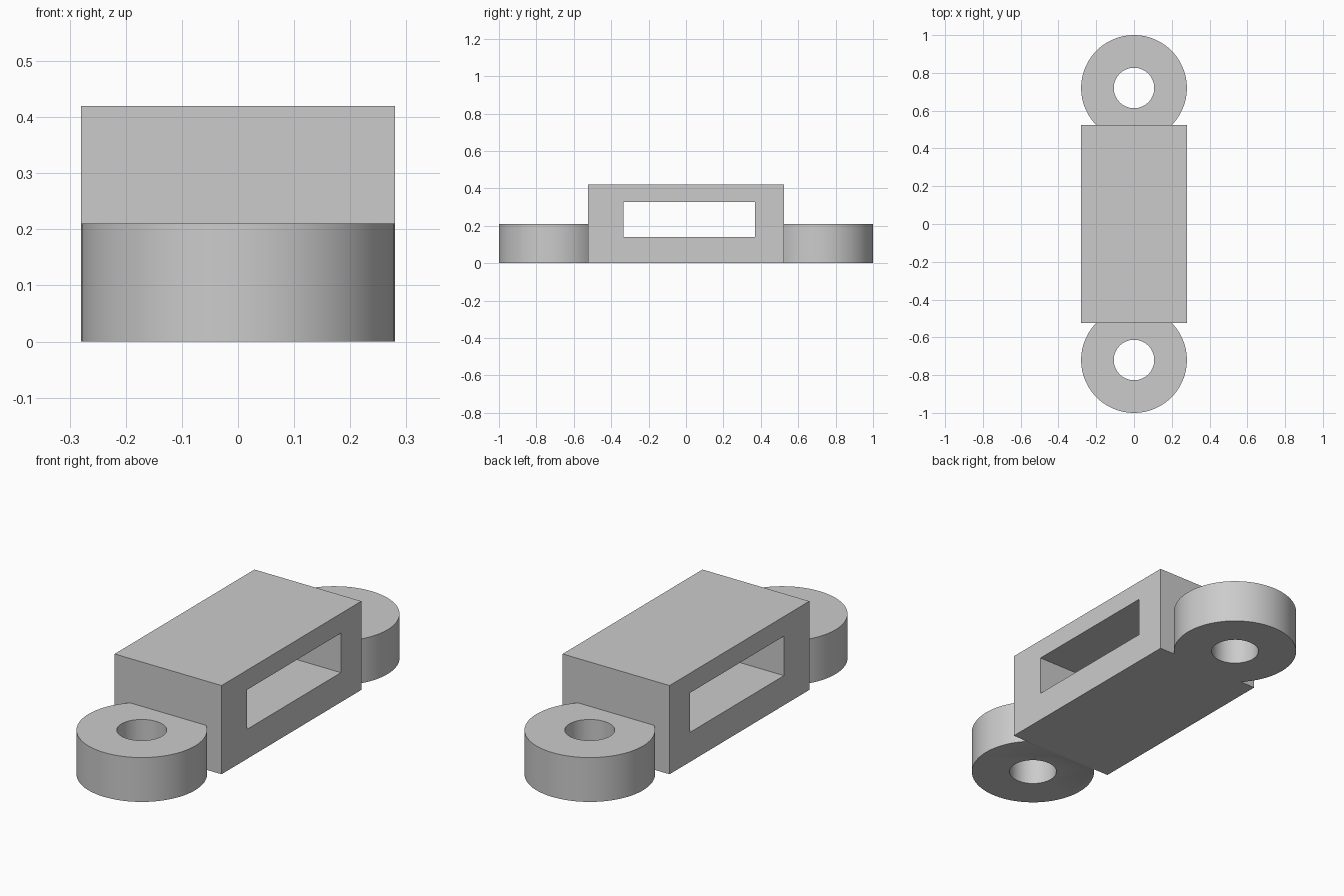
import bpy
import math

cube = bpy.data.objects.get("Cube")
if cube:
    bpy.data.objects.remove(cube, do_unlink=True)

HALF_W = 0.28          # body half width, also the lug radius
BODY_Y = 0.523         # body half length
BODY_H = 0.42
LUG_H = 0.21
LUG_Y = 0.72
HOLE_R = 0.107

grey = bpy.data.materials.new("plain_grey")
grey.use_nodes = True
grey.diffuse_color = (0.6, 0.6, 0.6, 1)
grey.node_tree.nodes["Principled BSDF"].inputs["Base Color"].default_value = (0.6, 0.6, 0.6, 1)


def box(name, lo, hi):
    centre = [(a + b) / 2 for a, b in zip(lo, hi)]
    bpy.ops.mesh.primitive_cube_add(size=1, location=centre)
    ob = bpy.context.object
    ob.name = name
    ob.scale = [b - a for a, b in zip(lo, hi)]
    bpy.ops.object.transform_apply(location=True, rotation=False, scale=True)
    ob.data.materials.append(grey)
    return ob


def cylinder(name, radius, y, z0, z1):
    bpy.ops.mesh.primitive_cylinder_add(vertices=96, radius=radius, depth=z1 - z0,
                                        location=(0, y, (z0 + z1) / 2))
    ob = bpy.context.object
    ob.name = name
    bpy.ops.object.transform_apply(location=True, rotation=False, scale=False)
    ob.data.materials.append(grey)
    return ob


def combine(target, tool, operation):
    mod = target.modifiers.new(operation.lower(), "BOOLEAN")
    mod.operation = operation
    mod.solver = "EXACT"
    mod.object = tool
    bpy.context.view_layer.objects.active = target
    bpy.ops.object.modifier_apply(modifier=mod.name)
    bpy.data.objects.remove(tool, do_unlink=True)


# Block with the slot running through it from side to side
body = box("bracket_body", (-HALF_W, -BODY_Y, 0), (HALF_W, BODY_Y, BODY_H))
combine(body, box("slot_cutter", (-0.5, -0.333, 0.14), (0.5, 0.37, 0.327)), "DIFFERENCE")

# Round mounting lug with a bolt hole at each end, joined to the block
for side in (-1, 1):
    lug = cylinder("mounting_lug", HALF_W, side * LUG_Y, 0, LUG_H)
    combine(lug, cylinder("hole_cutter", HOLE_R, side * LUG_Y, -0.1, LUG_H + 0.1), "DIFFERENCE")
    combine(body, lug, "UNION")

# Smooth curved walls, crisp edges
bpy.ops.object.select_all(action="DESELECT")
body.select_set(True)
bpy.context.view_layer.objects.active = body
bpy.ops.object.shade_smooth_by_angle(angle=math.radians(30))
